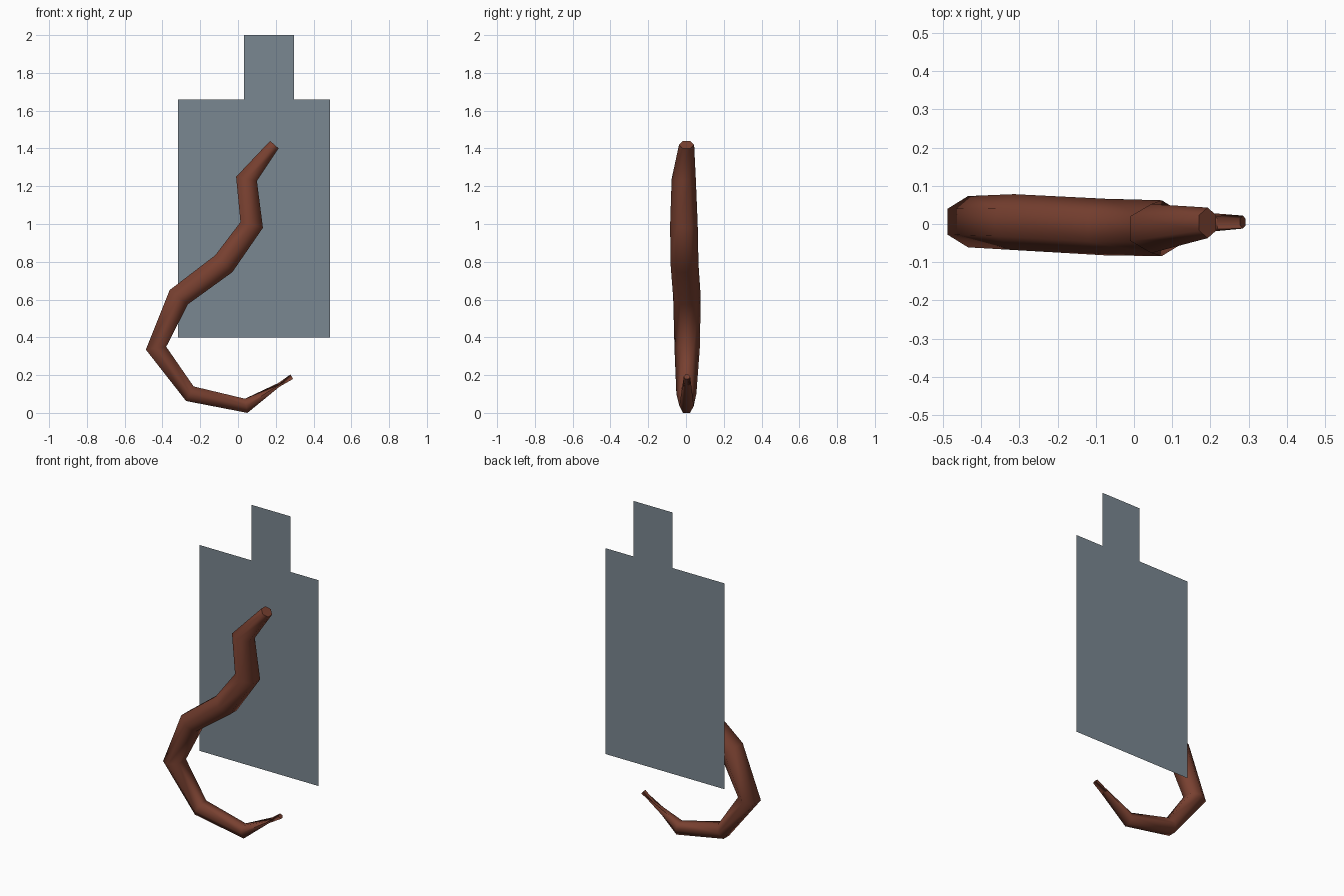
import bpy, bmesh, math

if "Cube" in bpy.data.objects:
    bpy.data.objects.remove(bpy.data.objects["Cube"])


def material(name, rgb):
    m = bpy.data.materials.new(name)
    m.diffuse_color = (*rgb, 1)
    m.use_nodes = True
    m.node_tree.nodes["Principled BSDF"].inputs["Base Color"].default_value = m.diffuse_color
    return m


def add_object(name, bm, mat):
    me = bpy.data.meshes.new(name)
    bm.to_mesh(me)
    bm.free()
    me.materials.append(mat)
    ob = bpy.data.objects.new(name, me)
    bpy.context.collection.objects.link(ob)
    return ob


brown = material("brown", (0.19, 0.052, 0.03))
slate = material("slate grey", (0.195, 0.245, 0.285))

# Tail: six-sided mitred rings, as side a (x, z), side b (x, z), y centre, y radius
rings = [
    ((0.17, 1.44), (0.215, 1.40), 0.003, 0.04),
    ((-0.01, 1.25), (0.10, 1.228), -0.012, 0.064),
    ((0.013, 1.01), (0.132, 0.98), -0.011, 0.073),
    ((-0.12, 0.835), (-0.03, 0.745), -0.008, 0.074),
    ((-0.362, 0.65), (-0.265, 0.575), 0.005, 0.073),
    ((-0.488, 0.335), (-0.38, 0.35), 0.006, 0.067),
    ((-0.275, 0.063), (-0.235, 0.14), 0.002, 0.053),
    ((0.05, 0.0), (0.037, 0.075), 0.003, 0.038),
    ((0.277, 0.203), (0.292, 0.18), 0.005, 0.017),
]
SIDES = 6
bm = bmesh.new()
loops = []
for (ax, az), (bx, bz), yc, yr in rings:
    loop = []
    for i in range(SIDES):
        t = 2 * math.pi * i / SIDES
        k = 0.5 + 0.5 * math.sin(t) / math.sin(math.pi / 3)
        loop.append(bm.verts.new((ax + (bx - ax) * k, yc + yr * math.cos(t), az + (bz - az) * k)))
    loops.append(loop)
for p, q in zip(loops, loops[1:]):
    for i in range(SIDES):
        j = (i + 1) % SIDES
        bm.faces.new((p[i], p[j], q[j], q[i])).smooth = True
# End caps stay flat with crisp rims
for loop in (loops[0], loops[-1]):
    cap = bm.faces.new(loop)
    for e in cap.edges:
        e.smooth = False
bmesh.ops.recalc_face_normals(bm, faces=bm.faces)
add_object("tail", bm, brown)

# Flat backing panel with a narrow upper tab
outline = [(-0.318, 0.40), (0.487, 0.40), (0.487, 1.66), (0.297, 1.66),
           (0.297, 2.0), (0.032, 2.0), (0.032, 1.66), (-0.318, 1.66)]
bm = bmesh.new()
bm.faces.new([bm.verts.new((x, 0.084, z)) for x, z in outline])
add_object("backing_panel", bm, slate)
